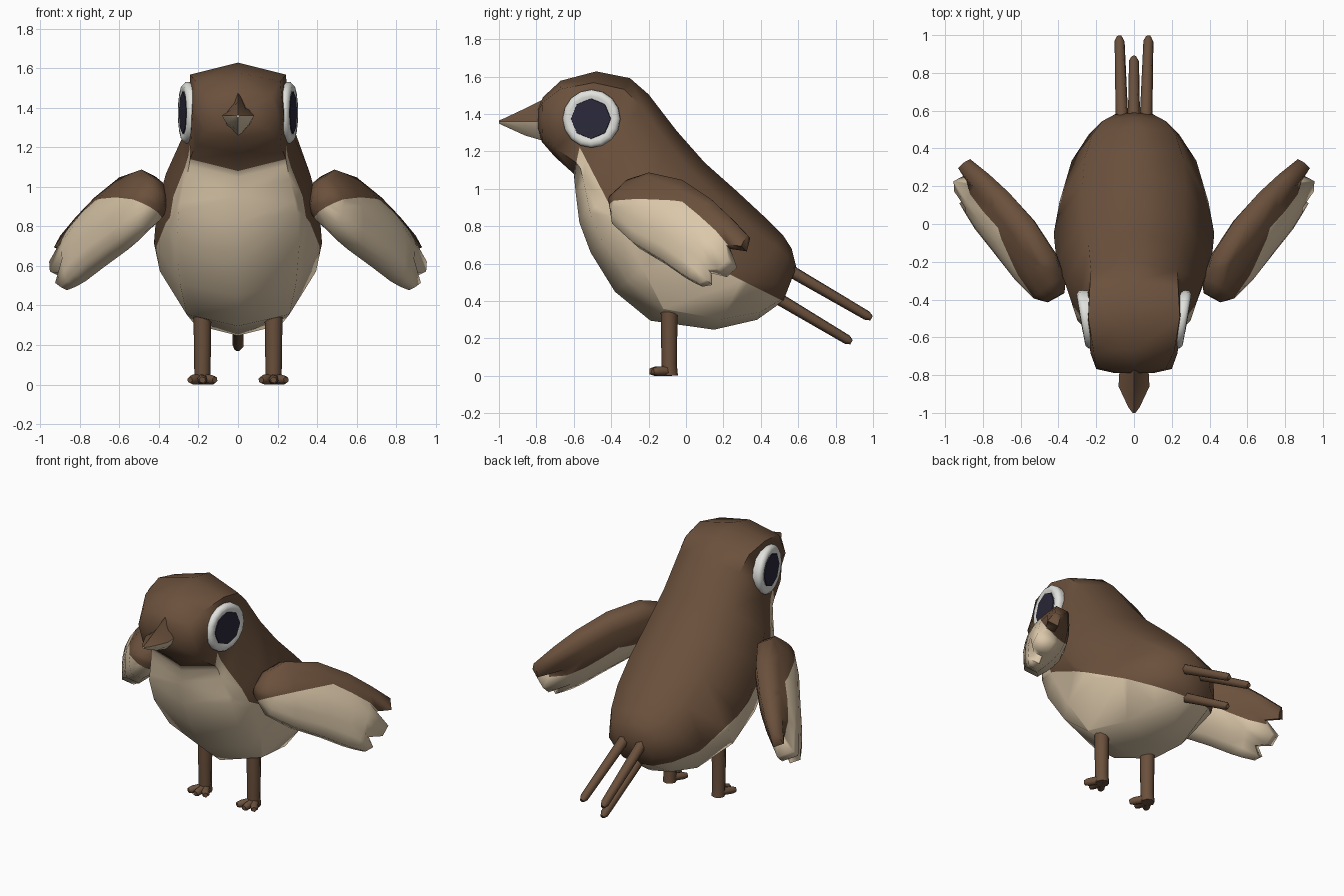
import bpy, bmesh, math
from mathutils import Vector

if "Cube" in bpy.data.objects:
    bpy.data.objects.remove(bpy.data.objects["Cube"])


def material(name, rgb):
    m = bpy.data.materials.new(name)
    m.use_nodes = True
    m.diffuse_color = (*rgb, 1)
    bsdf = m.node_tree.nodes["Principled BSDF"]
    bsdf.inputs["Base Color"].default_value = (*rgb, 1)
    bsdf.inputs["Roughness"].default_value = 0.8
    return m


BROWN = material("brown_feather", (0.147, 0.081, 0.045))
CREAM = material("cream_feather", (0.71, 0.575, 0.40))
WHITE = material("eye_white", (0.75, 0.75, 0.72))
DARK = material("eye_dark", (0.024, 0.022, 0.042))


def loft_mesh(rings):
    """Skin rings of equal, even length and close both ends with quad strips."""
    bm = bmesh.new()
    rows = [[bm.verts.new(p) for p in ring] for ring in rings]
    n = len(rows[0])
    for a, b in zip(rows, rows[1:]):
        for j in range(n):
            k = (j + 1) % n
            bm.faces.new((a[j], a[k], b[k], b[j]))
    for r in (rows[0], rows[-1]):
        for j in range(n // 2 - 1):
            bm.faces.new((r[j], r[j + 1], r[n - 2 - j], r[n - 1 - j]))
    return bm


def finish(name, bm, mats, angle=60):
    bmesh.ops.recalc_face_normals(bm, faces=bm.faces[:])
    mesh = bpy.data.meshes.new(name)
    bm.to_mesh(mesh)
    bm.free()
    for m in mats:
        mesh.materials.append(m)
    ob = bpy.data.objects.new(name, mesh)
    bpy.context.collection.objects.link(ob)
    bpy.ops.object.select_all(action='DESELECT')
    ob.select_set(True)
    bpy.context.view_layer.objects.active = ob
    bpy.ops.object.shade_smooth_by_angle(angle=math.radians(angle))
    return ob


def cut(bm, faces, co, no):
    """Add an edge line where a plane crosses the given faces."""
    geom = set(faces)
    for f in faces:
        geom.update(f.edges)
        geom.update(f.verts)
    bmesh.ops.bisect_plane(bm, geom=list(geom), plane_co=co, plane_no=no, dist=1e-4)


def rod(name, path, sides):
    """Tapered rod through (point, radius) pairs."""
    axis = (Vector(path[-1][0]) - Vector(path[0][0])).normalized()
    u = axis.orthogonal().normalized()
    v = axis.cross(u)
    turns = [2 * math.pi * i / sides for i in range(sides)]
    rings = [[Vector(p) + r * (u * math.cos(t) + v * math.sin(t)) for t in turns]
             for p, r in path]
    return finish(name, loft_mesh(rings), [BROWN])


# Body and head: back point, belly point, half width, back and belly fullness
sections = [
    ((-.79, 1.43), (-.79, 1.31), .10, .80, .80),
    ((-.765, 1.49), (-.77, 1.25), .20, .85, .85),
    ((-.67, 1.578), (-.70, 1.17), .23, .93, .93),
    ((-.48, 1.628), (-.60, 1.08), .25, .97, .97),
    ((-.30, 1.592), (-.597, 1.05), .26, .90, .95),
    ((-.20, 1.505), (-.59, .98), .285, .80, .92),
    ((-.05, 1.31), (-.57, .82), .365, .66, .82),
    ((.10, 1.14), (-.51, .66), .41, .64, .76),
    ((.28, .98), (-.38, .45), .425, .64, .69),
    ((.42, .85), (-.19, .295), .395, .66, .66),
    ((.52, .75), (.15, .247), .33, .66, .66),
    ((.565, .68), (.38, .30), .24, .70, .70),
    ((.59, .58), (.52, .40), .14, .70, .70),
]
HEAD_STRIPS = 3
rings = []
for back, belly, w, full, low in sections:
    t, b = Vector((0, *back)), Vector((0, *belly))
    mid, half = (t + b) / 2, (t - b) / 2
    shape = [(0, 1), (full, .78), (1, 0), (low, -.78),
             (0, -1), (-low, -.78), (-1, 0), (-full, .78)]
    rings.append([mid + half * h + Vector((w * x, 0, 0)) for x, h in shape])
bm = loft_mesh(rings)
bm.faces.ensure_lookup_table()
for i, f in enumerate(bm.faces):
    f.material_index = 0 if i < HEAD_STRIPS * 8 else 1
for f in bm.faces[-6:-3]:
    f.material_index = 0
# Cream breast and belly lie in front of one line or below another
chest = Vector((0, -.51, 1.11)), Vector((0, .25, .13))
flank = Vector((0, -.40, .86)), Vector((0, .46, .92))
for co, no in (chest, flank):
    cut(bm, [f for f in bm.faces if f.material_index == 1], co, no)
for f in bm.faces:
    c = f.calc_center_median()
    cream = any((c - co).dot(no) < 0 for co, no in (chest, flank))
    f.material_index = int(f.material_index == 1 and cream)
finish("body_and_head", bm, [BROWN, CREAM])

# Beak: y, top, bottom, half width; the lower half is fuller
SEAM = 1.36
beak = [(-.74, 1.49, 1.25, .075), (-.86, 1.43, 1.285, .082),
        (-.97, 1.378, 1.335, .03), (-1.0, 1.366, 1.35, .008)]
for name, col, mat, side, rise in (("upper_beak", 1, BROWN, .5, .38),
                                   ("lower_beak", 2, CREAM, .72, .5)):
    rings = []
    for row in beak:
        y, w, h = row[0], row[3], row[col] - SEAM
        rings.append([(x * w, y, SEAM + k * h) for x, k in
                      ((-1, 0), (-side, rise), (0, 1), (side, rise), (1, 0), (0, 0))])
    finish(name, loft_mesh(rings), [mat], 50)

# Wing: upper and lower edge points (y, z) and half thickness, root to tip
stations = [
    ((-.38, .97), (-.40, .89), .055),
    ((-.30, 1.035), (-.38, .80), .10),
    ((-.18, 1.07), (-.27, .70), .12),
    ((0, 1.03), (-.12, .61), .12),
    ((.15, .93), (-.02, .54), .11),
    ((.25, .835), (.03, .51), .09),
]
feather_tips = [(.335, .745), (.31, .68), (.225, .69), (.25, .60),
                (.195, .55), (.125, .56), (.125, .50), (.08, .485)]
NOTCHES = (2, 5)
N = len(feather_tips)
OUT = Vector((.82, -.44, .41)).normalized()


def wing_point(y, z, depth, side):
    """Place a point of the wing outline, pushed out of the slanted wing plane."""
    p = Vector((.488 + .52 * (y + .18) - .5 * (z - 1), y, z)) + OUT * depth
    return Vector((side * p.x, p.y, p.z))


def wing_ring(points, thick, side, notch):
    depths = [thick * (.36 + .64 * math.sin(math.pi * i / (N - 1)))
              * (notch if i in NOTCHES else 1) for i in range(N)]
    front = [wing_point(y, z, d, side) for (y, z), d in zip(points, depths)]
    rear = [wing_point(y, z, -d, side) for (y, z), d in zip(points, depths)]
    return front + rear[::-1]


for label, s in (("left", 1), ("right", -1)):
    rings = []
    for top, low, thick in stations:
        a, b = Vector(top), Vector(low)
        edge = [a.lerp(b, i / (N - 1)) for i in range(N)]
        rings.append(wing_ring(edge, thick, s, 1))
    rings.append(wing_ring(feather_tips, .055, s, .6))
    bm = loft_mesh(rings)
    # The colour border sits lower on the inner face
    lean = Vector((s * OUT.x, OUT.y, OUT.z)) * .5
    borders = [(wing_point(0, .895, .10, s), Vector((0, 0, 1)) - lean),
               (wing_point(0, .905, .08, s), Vector((0, .81, 1)) - lean)]
    for co, no in borders:
        cut(bm, bm.faces[:], co, no)
    for f in bm.faces:
        c = f.calc_center_median()
        f.material_index = int(all((c - co).dot(no) < 0 for co, no in borders))
    finish(label + "_wing", bm, [BROWN, CREAM], 70)

    # Eye: rounded white rim with a dark plate, turned a little forward
    tilt = math.radians(10)
    axis = Vector((s * math.cos(tilt), -math.sin(tilt), 0))
    along = Vector((s * math.sin(tilt), math.cos(tilt), 0))
    centre = Vector((s * .258, -.505, 1.375))
    for name, sides, mat, profile in (
            ("eye_rim", 16, WHITE, [(.145, -.05), (.155, -.01), (.155, .008),
                                    (.14, .022), (.12, .024), (.10, .016)]),
            ("pupil", 8, DARK, [(.109, .016), (.107, .023), (.05, .025)])):
        rings = []
        for r, h in profile:
            turns = [2 * math.pi * i / sides for i in range(sides)]
            rings.append([centre + axis * h + along * r * math.cos(t)
                          + Vector((0, 0, r * math.sin(t))) for t in turns])
        finish(f"{label}_{name}", loft_mesh(rings), [mat])

    # Leg and three toes
    x = s * .18
    rod(label + "_leg", [((x, -.09, .40), .046), ((x, -.09, .06), .041),
                         ((x, -.085, .002), .042)], 8)
    for toe, dx, y in (("inner", -.055, -.165), ("middle", 0, -.18), ("outer", .055, -.165)):
        end = Vector((x + s * dx, y, .024))
        start = Vector((x, -.08, .028))
        rod(f"{label}_{toe}_toe", [(start, .028), (start.lerp(end, .9), .025),
                                   (end + (end - start) * .15, .016)], 6)

# Tail feathers
for name, a, b in (
        ("left_tail_feather", (.062, .50, .595), (.077, .992, .308)),
        ("right_tail_feather", (-.062, .50, .595), (-.077, .992, .308)),
        ("middle_tail_feather", (0, .44, .445), (0, .885, .18))):
    a, b = Vector(a), Vector(b)
    rod(name, [(a, .035), (a.lerp(b, .95), .027), (b, .014)], 6)
